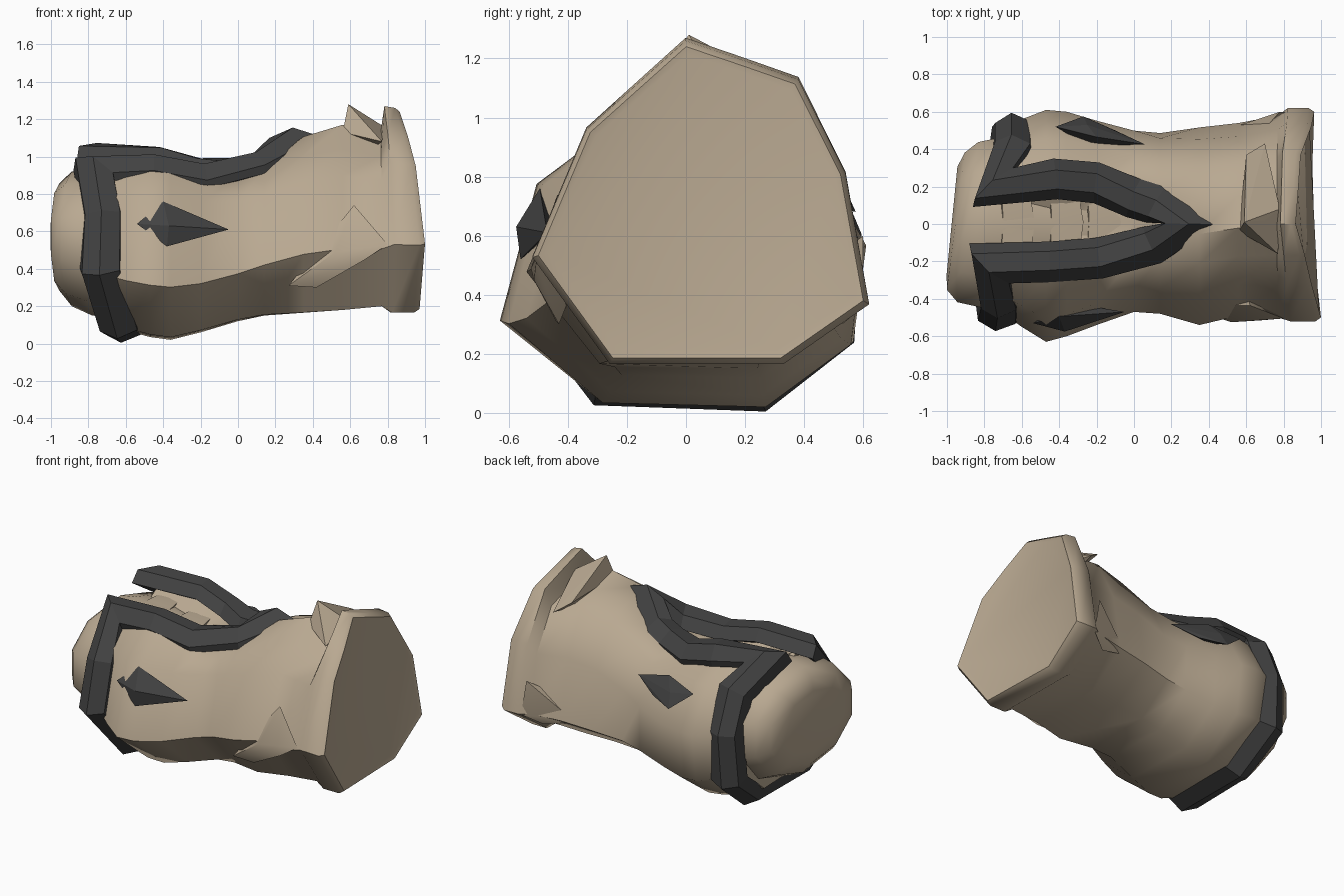
import bpy, bmesh, math
from mathutils import Vector

if "Cube" in bpy.data.objects:
    bpy.data.objects.remove(bpy.data.objects["Cube"])


def material(name, colour):
    mat = bpy.data.materials.new(name)
    mat.use_nodes = True
    mat.diffuse_color = colour
    mat.node_tree.nodes["Principled BSDF"].inputs["Base Color"].default_value = colour
    return mat


TAN = material("tan leather", (0.485, 0.395, 0.285, 1))
DARK = material("dark trim", (0.055, 0.055, 0.055, 1))


def finish(name, bm, mat, smooth_angle=None):
    bmesh.ops.recalc_face_normals(bm, faces=bm.faces)
    mesh = bpy.data.meshes.new(name)
    bm.to_mesh(mesh)
    bm.free()
    mesh.materials.append(mat)
    if smooth_angle:
        mesh.shade_smooth()
        mesh.set_sharp_from_angle(angle=math.radians(smooth_angle))
    obj = bpy.data.objects.new(name, mesh)
    bpy.context.collection.objects.link(obj)
    return obj


def bridge(bm, rings, closed=False):
    n = len(rings[0])
    pairs = list(zip(rings, rings[1:]))
    if closed:
        pairs.append((rings[-1], rings[0]))
    for a, b in pairs:
        for i in range(n):
            j = (i + 1) % n
            bm.faces.new((a[i], a[j], b[j], b[i]))
    if not closed:
        bm.faces.new(rings[0])
        bm.faces.new(rings[-1])


# Unit cross-sections, starting at the top and running towards +y
WRIST = [(0, .72), (.4, 1), (.75, .75), (1, .15), (.93, -.55),
         (.45, -1), (-.47, -.97), (-1, -.4), (-.8, .6), (-.4, 1)]
ELBOW = [(-.09, 1), (.25, .88), (.58, .76), (.86, .18), (1, -.63),
         (.49, -1), (-.54, -1), (-1, -.34), (-.68, .45), (-.38, .73)]
ROUND = [(math.sin(a * math.pi / 5), math.cos(a * math.pi / 5)) for a in range(10)]


def loft(name, first, second, rings, smooth_angle):
    """Each ring: x, y range, z range, section blend, end bulge, sideways lean."""
    bm = bmesh.new()
    loops = []
    for x, y0, y1, z0, z1, blend, bulge, lean in rings:
        loop = []
        for p, q in zip(first, second):
            u, v = (p[k] + (q[k] - p[k]) * blend for k in (0, 1))
            y = (y0 + y1 + u * (y1 - y0)) / 2
            z = (z0 + z1 + v * (z1 - z0)) / 2
            loop.append(bm.verts.new((x - bulge * (z - .5) ** 2 + lean * y, y, z)))
        loops.append(loop)
    bridge(bm, loops)
    return finish(name, bm, TAN, smooth_angle)


# Main sleeve with the flared rim and shallow recessed end at the elbow
loft("sleeve", WRIST, ELBOW, [
    (-.74, -.45, .47, .13, .95, 0, 0, 0),
    (-.6, -.55, .56, .07, .96, 0, 0, 0),
    (-.47, -.63, .61, .035, .96, 0, 0, 0),
    (-.36, -.6, .6, .02, .96, 0, 0, 0),
    (-.2, -.54, .56, .06, .92, .1, 0, 0),
    (0, -.47, .52, .12, .94, .3, 0, 0),
    (.14, -.48, .5, .15, 1.0, .6, 0, 0),
    (.35, -.54, .52, .165, 1.12, .9, 0, 0),
    (.56, -.49, .54, .18, 1.17, 1, 0, 0),
    (.77, -.5, .58, .2, 1.13, 1, .02, 0),
    (.83, -.52, .62, .165, 1.27, 1, .08, -.01),
    (.955, -.52, .62, .165, 1.26, 1, .2, -.03),
    (.985, -.5, .6, .185, 1.24, 1, .22, -.03),
    (.975, -.47, .575, .215, 1.215, 1, .22, -.03)], 50)

# Rounded cuff coming out of the wrist end
loft("wrist_cuff", ROUND, ROUND, [
    (-.975, -.28, .32, .37, .78, 0, 0, .1),
    (-.955, -.37, .4, .28, .86, 0, 0, .13),
    (-.89, -.44, .46, .2, .92, 0, 0, .13),
    (-.78, -.47, .48, .15, .94, 0, 0, .08),
    (-.55, -.46, .47, .13, .92, 0, 0, 0),
    (-.2, -.4, .4, .2, .86, 0, 0, 0)], 65)


# Ridged trim: one closed loop round the wrist and up to a point on top
def ridged_trim(name, path, width, height):
    bm = bmesh.new()
    loops = []
    points = [Vector(p) for p in path]
    for i, p in enumerate(points):
        before = (p - points[i - 1]).normalized()
        after = (points[(i + 1) % len(points)] - p).normalized()
        tangent = (before + after).normalized()
        out = Vector((0, p.y, p.z - .55)).normalized()
        side = tangent.cross(out).normalized()
        half = width / 2 / max(.68, tangent.dot(after))
        loops.append([bm.verts.new(p + side * s * half + out * h)
                      for s, h in ((-1, -.045), (-.92, 0), (.05, height),
                                   (.9, -.01), (1, -.1), (0, -.1))])
    bridge(bm, loops, closed=True)
    return finish(name, bm, DARK)


ridged_trim("trim_band", [
    (.3, 0, 1.11), (.1, -.13, .98), (-.18, -.21, .92), (-.45, -.23, .97),
    (-.77, -.24, .96), (-.725, -.46, .7), (-.735, -.53, .38), (-.64, -.29, .065),
    (-.62, .25, .045), (-.66, .53, .26), (-.65, .55, .6), (-.65, .44, .86),
    (-.75, .22, 1.03), (-.42, .27, 1.01), (-.2, .25, .95), (0, .16, .95),
    (.12, .12, .98)], .2, .045)


def hull(name, points, mat, smooth_angle=None):
    bm = bmesh.new()
    for p in points:
        bm.verts.new(p)
    bmesh.ops.convex_hull(bm, input=bm.verts)
    loose = [v for v in bm.verts if not v.link_faces]
    bmesh.ops.delete(bm, geom=loose, context="VERTS")
    return finish(name, bm, mat, smooth_angle)


# Faceted studs on both flanks
hull("front_stud", [(-.54, -.53, .64), (-.4, -.495, .76), (-.27, -.49, .68),
                    (-.05, -.47, .61), (-.38, -.56, .52), (-.37, -.575, .63),
                    (-.35, -.42, .63)], DARK)
hull("back_stud", [(-.42, .52, .8), (-.27, .575, .68), (-.1, .5, .7),
                   (.06, .425, .77), (-.2, .465, .85), (-.25, .53, .77),
                   (-.25, .42, .75)], DARK)

# Creases of cloth: top peak, side pleats and wraps in the opening
hull("top_fold", [(.59, .01, 1.28), (.56, -.04, 1.13), (.6, .37, 1.09), (.7, .43, 1.02),
                  (.7, .02, 1.2), (.77, -.16, 1.08), (.78, .08, 1.16),
                  (.66, .2, 1.0)], TAN)
hull("front_pleat", [(.62, -.435, .74), (.27, -.44, .31), (.42, -.43, .3),
                     (.68, -.515, .45), (.8, -.505, .53), (.52, -.525, .49),
                     (.6, -.35, .5)], TAN, 60)
hull("back_pleat", [(.48, .5, .36), (.78, .6, .6), (.82, .6, .36),
                    (.7, .53, .3), (.6, .4, .45)], TAN, 60)
for number, (x, z) in enumerate([(-.16, .87), (-.36, .9), (-.62, .93)]):
    hull(f"wrap_fold_{number + 1}", [
        (x - .09, -.22, z - .03), (x + .06, -.22, z - .03), (x - .08, .03, z),
        (x + .09, .01, z - .02), (x - .09, .24, z - .02), (x + .05, .24, z - .02),
        (x, 0, z - .25)], TAN, 60)
